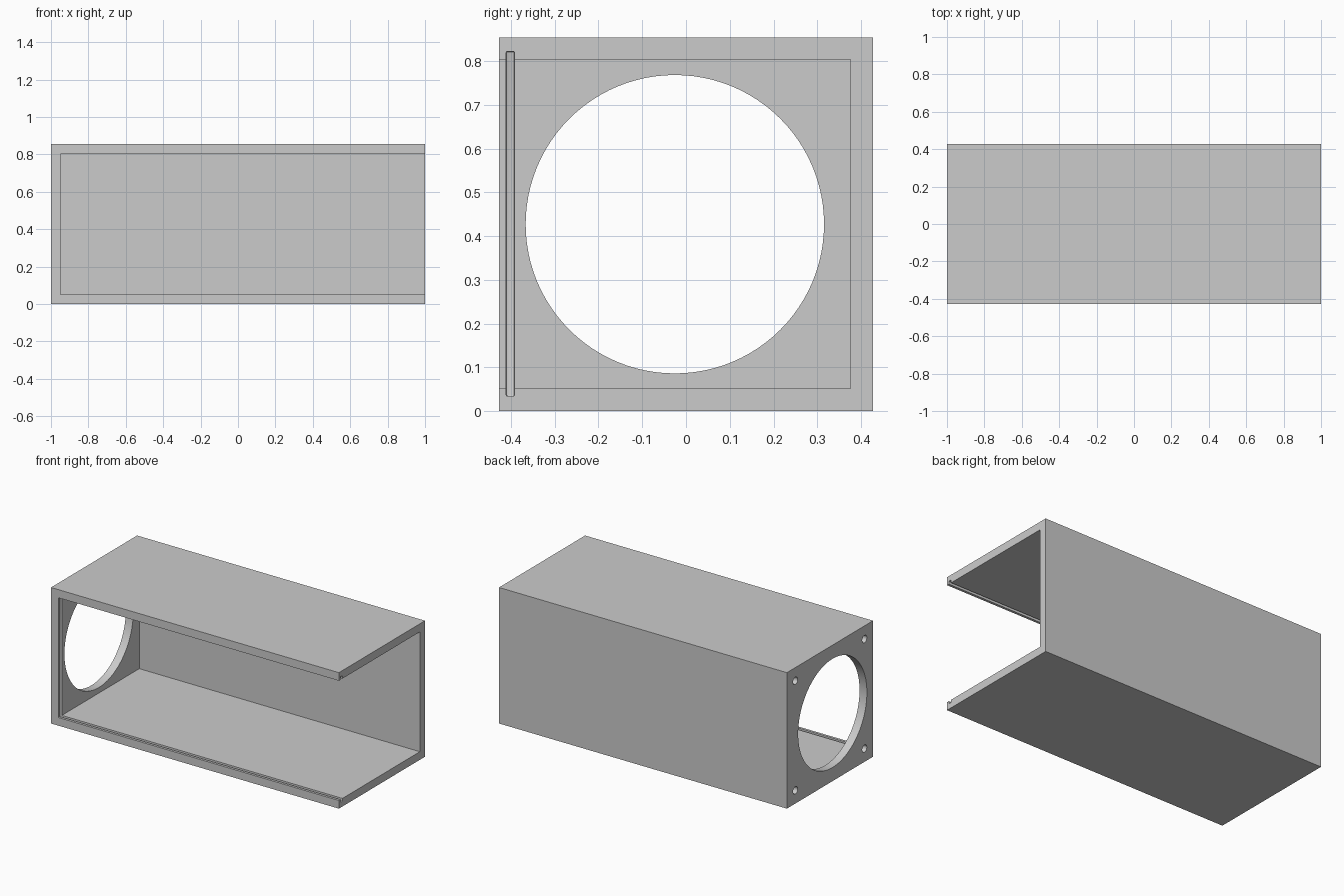
import bpy
from math import pi

if "Cube" in bpy.data.objects:
    bpy.data.objects.remove(bpy.data.objects["Cube"])

H = 0.427          # half width of the square section
WALL = 0.051       # wall thickness
ZC = H             # section centre height
YC = -WALL / 2     # fan opening sits centred on the cavity


def box(name, lo, hi):
    bpy.ops.mesh.primitive_cube_add(size=1, location=[(a + b) / 2 for a, b in zip(lo, hi)])
    ob = bpy.context.object
    ob.name = name
    ob.scale = [b - a for a, b in zip(lo, hi)]
    bpy.ops.object.transform_apply(location=True, rotation=False, scale=True)
    return ob


def cylinder_x(name, r, x0, x1, y, z, n):
    bpy.ops.mesh.primitive_cylinder_add(vertices=n, radius=r, depth=x1 - x0,
                                        location=((x0 + x1) / 2, y, z), rotation=(0, pi / 2, 0))
    ob = bpy.context.object
    ob.name = name
    return ob


def cut(target, cutter):
    m = target.modifiers.new("cut", 'BOOLEAN')
    m.operation = 'DIFFERENCE'
    m.solver = 'EXACT'
    m.object = cutter
    bpy.context.view_layer.objects.active = target
    bpy.ops.object.modifier_apply(modifier=m.name)
    bpy.data.objects.remove(cutter)


# Outer housing
housing = box("fan_housing", (-1, -H, 0), (1, H, 2 * H))

# Cavity, open at the front and the right end
cut(housing, box("cavity_cutter", (-1 + WALL, -H - 0.1, WALL), (1.1, H - WALL, 2 * H - WALL)))

# Groove for the sliding front panel, running round top, bottom and left wall
groove = box("groove_cutter", (-0.967, -0.411, 0.034), (1.1, -0.392, 2 * H - 0.032))
bevel = groove.modifiers.new("soft_edges", 'BEVEL')
bevel.width = 0.003
bevel.segments = 2
bpy.ops.object.modifier_apply(modifier=bevel.name)
cut(housing, groove)

# Round fan opening in the left wall
cut(housing, cylinder_x("opening_cutter", 0.341, -1.1, -0.9, YC, ZC, 96))

# Four blind screw holes in the outer face of the left wall
for sy in (-1, 1):
    for sz in (-1, 1):
        cut(housing, cylinder_x("screw_cutter", 0.023, -1.1, -0.962,
                                sy * 0.343, ZC + sz * 0.344, 32))

housing.select_set(True)
bpy.context.view_layer.objects.active = housing
bpy.ops.object.shade_smooth_by_angle(angle=pi / 6)
